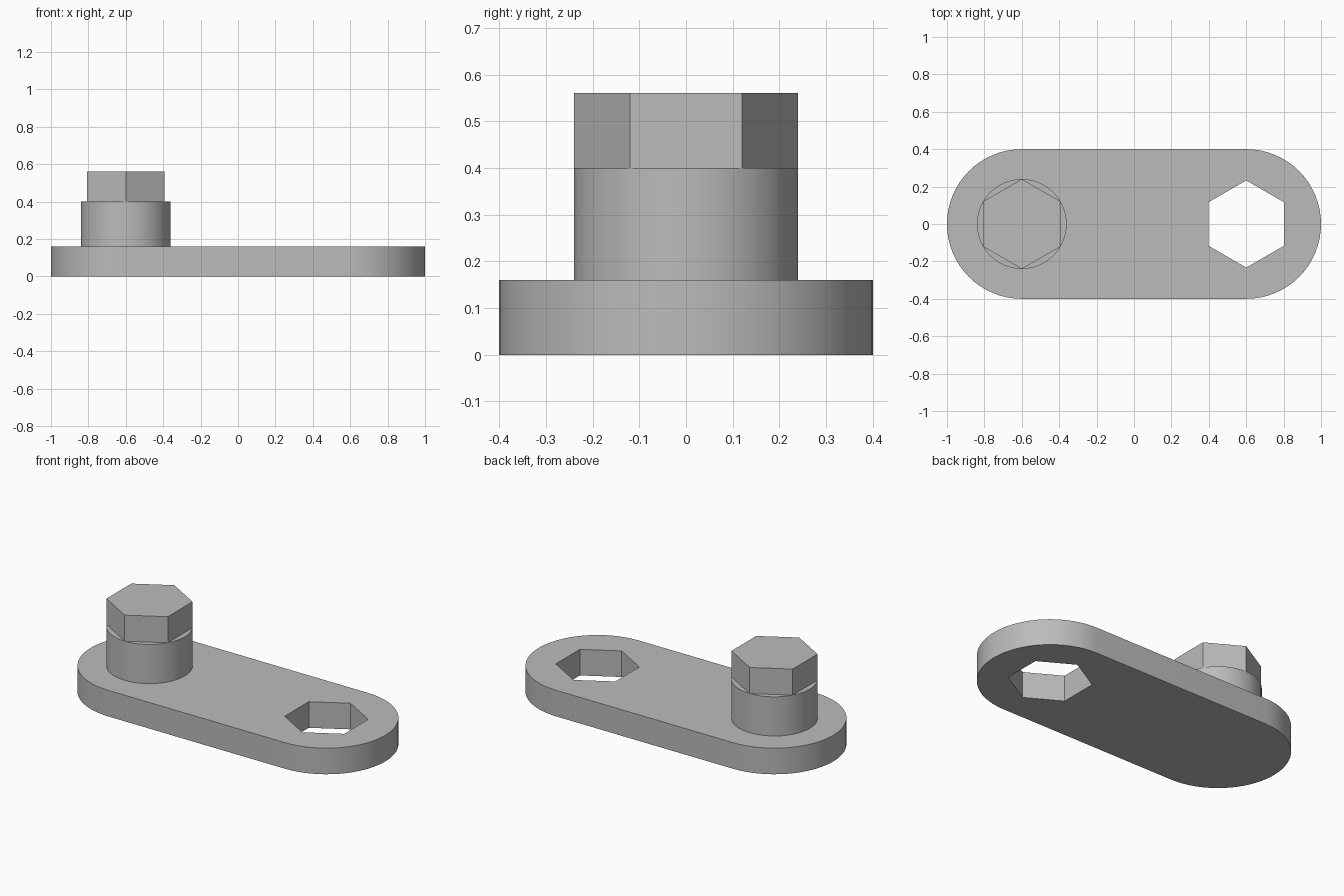
import bpy
import bmesh
from math import pi, cos, sin, radians

default = bpy.data.objects.get("Cube")
if default:
    bpy.data.objects.remove(default, do_unlink=True)

END_X = 0.6          # distance of each end centre from the middle
PLATE_TOP = 0.16
COLLAR_TOP = 0.4
HEAD_TOP = 0.56

grey = bpy.data.materials.new("plain_grey")
grey.use_nodes = True
colour = (0.5, 0.5, 0.5, 1)
grey.diffuse_color = colour
grey.node_tree.nodes["Principled BSDF"].inputs["Base Color"].default_value = colour


def arc(cx, radius, start, sweep, steps, closed=False):
    """Points along an arc; a closed arc leaves out its repeated last point."""
    count = steps if closed else steps + 1
    return [(cx + radius * cos(start + sweep * i / steps),
             radius * sin(start + sweep * i / steps)) for i in range(count)]


def prism(name, outline, bottom, top):
    """Extrude a flat outline upward into a solid."""
    bm = bmesh.new()
    face = bm.faces.new([bm.verts.new((x, y, bottom)) for x, y in outline])
    result = bmesh.ops.extrude_face_region(bm, geom=[face], use_keep_orig=True)
    raised = [v for v in result["geom"] if isinstance(v, bmesh.types.BMVert)]
    bmesh.ops.translate(bm, verts=raised, vec=(0, 0, top - bottom))
    bmesh.ops.recalc_face_normals(bm, faces=bm.faces)
    mesh = bpy.data.meshes.new(name)
    bm.to_mesh(mesh)
    bm.free()
    mesh.materials.append(grey)
    obj = bpy.data.objects.new(name, mesh)
    bpy.context.collection.objects.link(obj)
    return obj


def select_only(obj):
    bpy.ops.object.select_all(action="DESELECT")
    obj.select_set(True)
    bpy.context.view_layer.objects.active = obj


# Round-ended plate
plate = prism("link_plate",
              arc(END_X, 0.4, -pi / 2, pi, 32) + arc(-END_X, 0.4, pi / 2, pi, 32),
              0, PLATE_TOP)

# Hexagonal socket cut right through the plate
cutter = prism("socket_cutter", arc(END_X, 0.233, pi / 2, 2 * pi, 6, True),
               -0.1, PLATE_TOP + 0.1)
cutter.hide_render = True
cut = plate.modifiers.new("socket", "BOOLEAN")
cut.operation = "DIFFERENCE"
cut.solver = "EXACT"
cut.object = cutter
select_only(plate)
bpy.ops.object.modifier_apply(modifier=cut.name)
bpy.data.objects.remove(cutter, do_unlink=True)

# Round collar and hexagonal head
collar = prism("round_collar", arc(-END_X, 0.24, pi / 2, 2 * pi, 48, True),
               PLATE_TOP, COLLAR_TOP)
head = prism("hex_head", arc(-END_X, 0.24, pi / 2, 2 * pi, 6, True),
             COLLAR_TOP, HEAD_TOP)

# Smooth curved walls, crisp rims and corners
for part in (plate, collar, head):
    select_only(part)
    bpy.ops.object.shade_smooth_by_angle(angle=radians(30))
